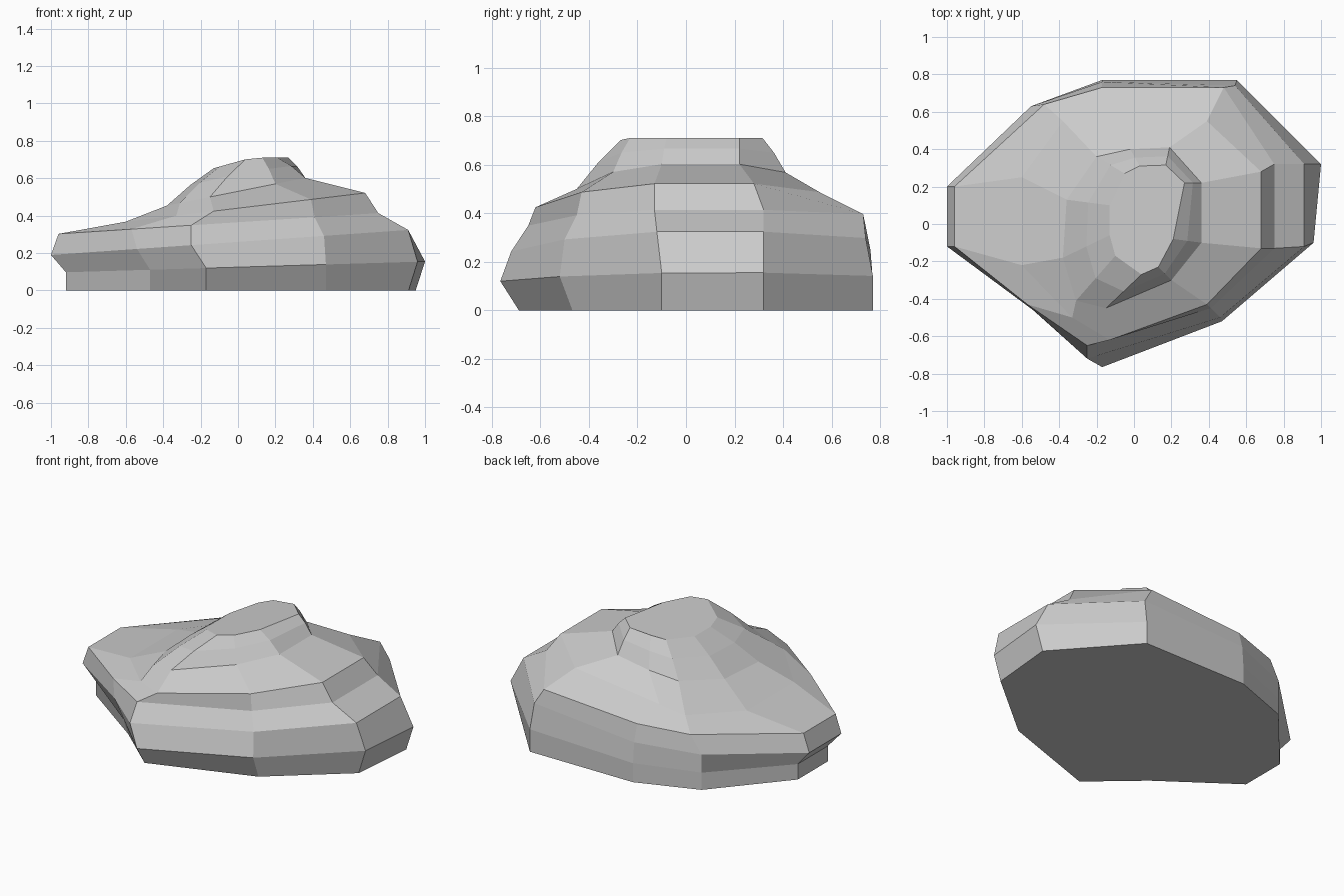
import bpy, bmesh

if "Cube" in bpy.data.objects:
    bpy.data.objects.remove(bpy.data.objects["Cube"])

# Faceted boulder: ten-sided outlines stacked on tilted planes.
# Corners run from left-back, around the back, right and front, to left-front.
widest = [(-.92, .2), (-.55, .63), (-.17, .77), (.55, .77), (1, .32),
          (.96, -.1), (.47, -.52), (-.17, -.765), (-.47, -.47), (-.92, -.1)]
flank = [(-1, .2), (-.55, .63), (-.17, .76), (.54, .74), (.91, .32),
         (.91, -.12), (.46, -.5), (-.25, -.72), (-.54, -.46), (-1, -.12)]
rim = [(-.96, .2), (-.48, .64), (-.17, .73), (.48, .73), (.75, .32),
       (.75, -.13), (.41, -.45), (-.25, -.65), (-.57, -.43), (-.96, -.12)]
shoulder = [(-.6, .25), (-.38, .55), (-.2, .55), (.39, .55), (.68, .28),
            (.68, -.13), (.39, -.43), (-.13, -.62), (-.33, -.5), (-.6, -.22)]
neck = [(-.36, .13), (-.2, .36), (-.02, .4), (.19, .41), (.36, .22),
        (.36, -.1), (.2, -.3), (-.15, -.45), (-.31, -.41), (-.38, -.18)]
crown = [(-.13, .1), (-.05, .27), (.03, .31), (.17, .315), (.27, .22),
         (.21, -.08), (.13, -.23), (.04, -.27), (-.1, -.17), (-.13, -.06)]


def tilt(outline, height, slope, top=.71):
    return [(x, y, min(top, height + slope * x)) for x, y in outline]


def blend(a, b, t, lift):
    return [(p[0] + (q[0] - p[0]) * t, p[1] + (q[1] - p[1]) * t,
             p[2] + (q[2] - p[2]) * t + lift) for p, q in zip(a, b)]


# Base tucks in slightly under the right and front
base = [(x * (.95 if x > .6 else 1), y * (.9 if y < -.2 else 1), 0) for x, y in widest]
neck3 = tilt(neck, .53, .2)
crown3 = tilt(crown, .69, .28)
rings = [base, tilt(widest, .125, .03), tilt(flank, .26, .07), tilt(rim, .365, .065),
         tilt(shoulder, .44, .12), neck3, blend(neck3, crown3, .5, .01), crown3]

bm = bmesh.new()
loops = [[bm.verts.new(p) for p in ring] for ring in rings]
for low, high in zip(loops, loops[1:]):
    for i in range(len(low)):
        j = (i + 1) % len(low)
        bm.faces.new((low[i], low[j], high[j], high[i]))
bm.faces.new(loops[0])
bm.faces.new(loops[-1])
bmesh.ops.recalc_face_normals(bm, faces=bm.faces)

mesh = bpy.data.meshes.new("boulder")
bm.to_mesh(mesh)
bm.free()
bpy.context.collection.objects.link(bpy.data.objects.new("boulder", mesh))
